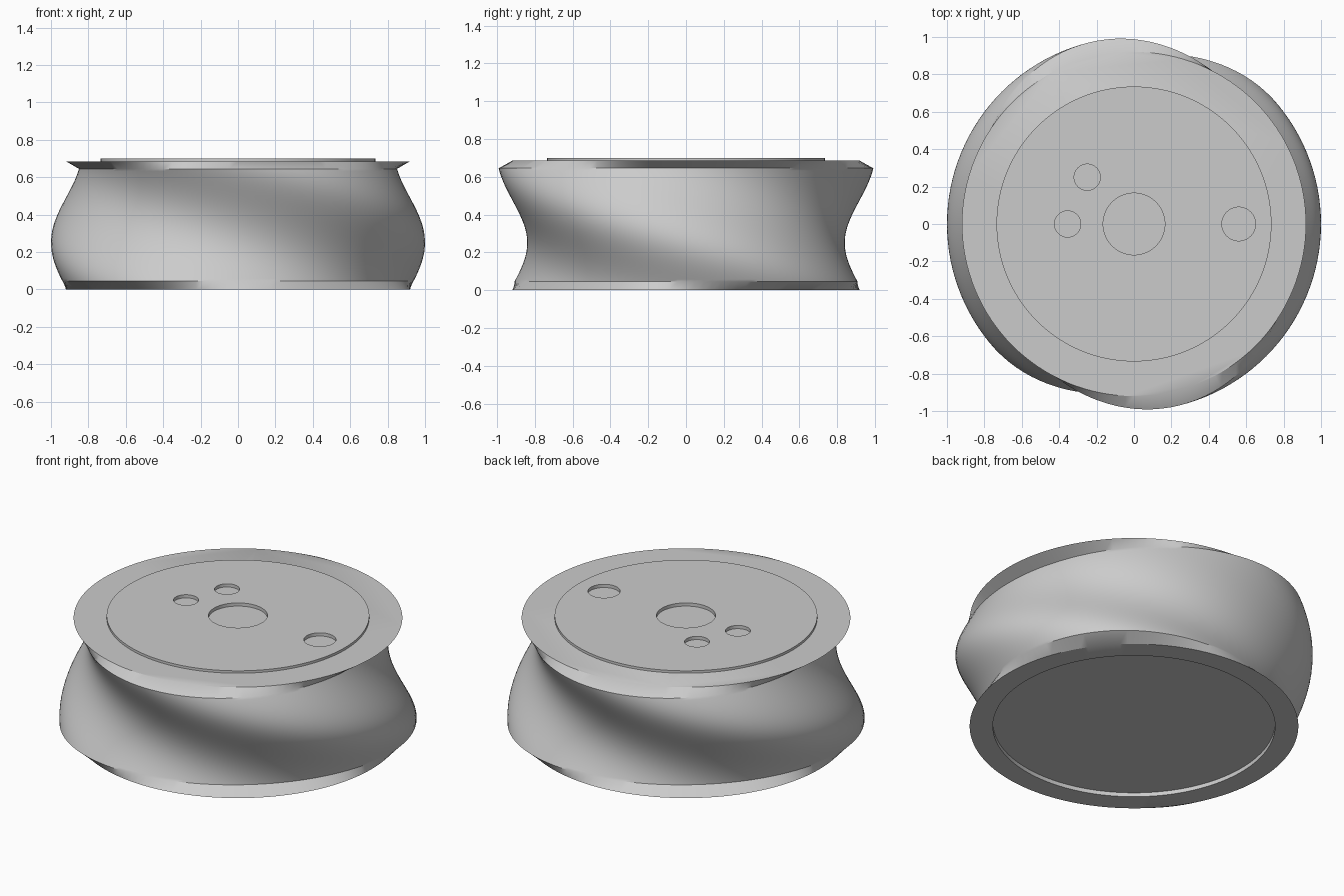
import bpy, bmesh, math

cube = bpy.data.objects.get("Cube")
if cube:
    bpy.data.objects.remove(cube, do_unlink=True)

SEGMENTS = 128
LONG, SHORT = 1.0, 0.84      # half axes of the oval section
LOW, HIGH = 0.045, 0.645     # height range of the twisted wall
WAIST, TURN = 0.25, -192     # untwisted height, degrees of twist per unit
TOP, PLATE_TOP = 0.685, 0.70

grey = bpy.data.materials.new("plain grey")
grey.use_nodes = True
grey.diffuse_color = (0.6, 0.6, 0.6, 1)
grey.node_tree.nodes["Principled BSDF"].inputs["Base Color"].default_value = grey.diffuse_color


def circle(radius):
    return lambda angle: radius


def oval(z):
    twist = math.radians((z - WAIST) * TURN)

    def radius(angle):
        a = angle - twist
        return LONG * SHORT / math.hypot(SHORT * math.cos(a), LONG * math.sin(a))
    return radius


def add_loft(bm, rings, x=0, y=0):
    """Closed solid through rings of (radius function, height)."""
    loops = []
    for radius, z in rings:
        angles = [math.tau * i / SEGMENTS for i in range(SEGMENTS)]
        loops.append([bm.verts.new((x + radius(a) * math.cos(a),
                                    y + radius(a) * math.sin(a), z)) for a in angles])
    for lower, upper in zip(loops, loops[1:]):
        for i in range(SEGMENTS):
            j = (i + 1) % SEGMENTS
            bm.faces.new((lower[i], lower[j], upper[j], upper[i]))
    bm.faces.new(loops[0][::-1])
    bm.faces.new(loops[-1])


def make_object(name, bm):
    bmesh.ops.recalc_face_normals(bm, faces=bm.faces)
    mesh = bpy.data.meshes.new(name)
    bm.to_mesh(mesh)
    bm.free()
    mesh.materials.append(grey)
    obj = bpy.data.objects.new(name, mesh)
    bpy.context.collection.objects.link(obj)
    return obj


# Twisted oval body, with round rims and a shallow recess underneath
bm = bmesh.new()
rings = [(circle(0.79), 0.025), (circle(0.79), 0), (circle(0.92), 0)]
steps = 48
for k in range(steps + 1):
    z = LOW + (HIGH - LOW) * k / steps
    rings.append((oval(z), z))
rings.append((circle(0.92), TOP))
add_loft(bm, rings)
body = make_object("twisted_body", bm)

# Raised round plate on top
bm = bmesh.new()
add_loft(bm, [(circle(0.735), TOP), (circle(0.735), PLATE_TOP)])
plate = make_object("top_plate", bm)

# Shallow round holes through the plate
bm = bmesh.new()
for x, y, r in [(0, 0, 0.165), (0.56, 0, 0.09), (-0.25, 0.25, 0.07), (-0.355, 0, 0.07)]:
    add_loft(bm, [(circle(r), TOP - 0.005), (circle(r), PLATE_TOP + 0.1)], x, y)
cutter = make_object("hole_cutter", bm)
cutter.hide_render = True

for obj in (body, plate):
    bpy.ops.object.select_all(action="DESELECT")
    obj.select_set(True)
    bpy.context.view_layer.objects.active = obj
    mod = obj.modifiers.new("holes", "BOOLEAN")
    mod.operation = "DIFFERENCE"
    mod.solver = "EXACT"
    mod.object = cutter
    bpy.ops.object.modifier_apply(modifier=mod.name)
    bpy.ops.object.shade_smooth_by_angle(angle=math.radians(30))

bpy.data.objects.remove(cutter, do_unlink=True)
